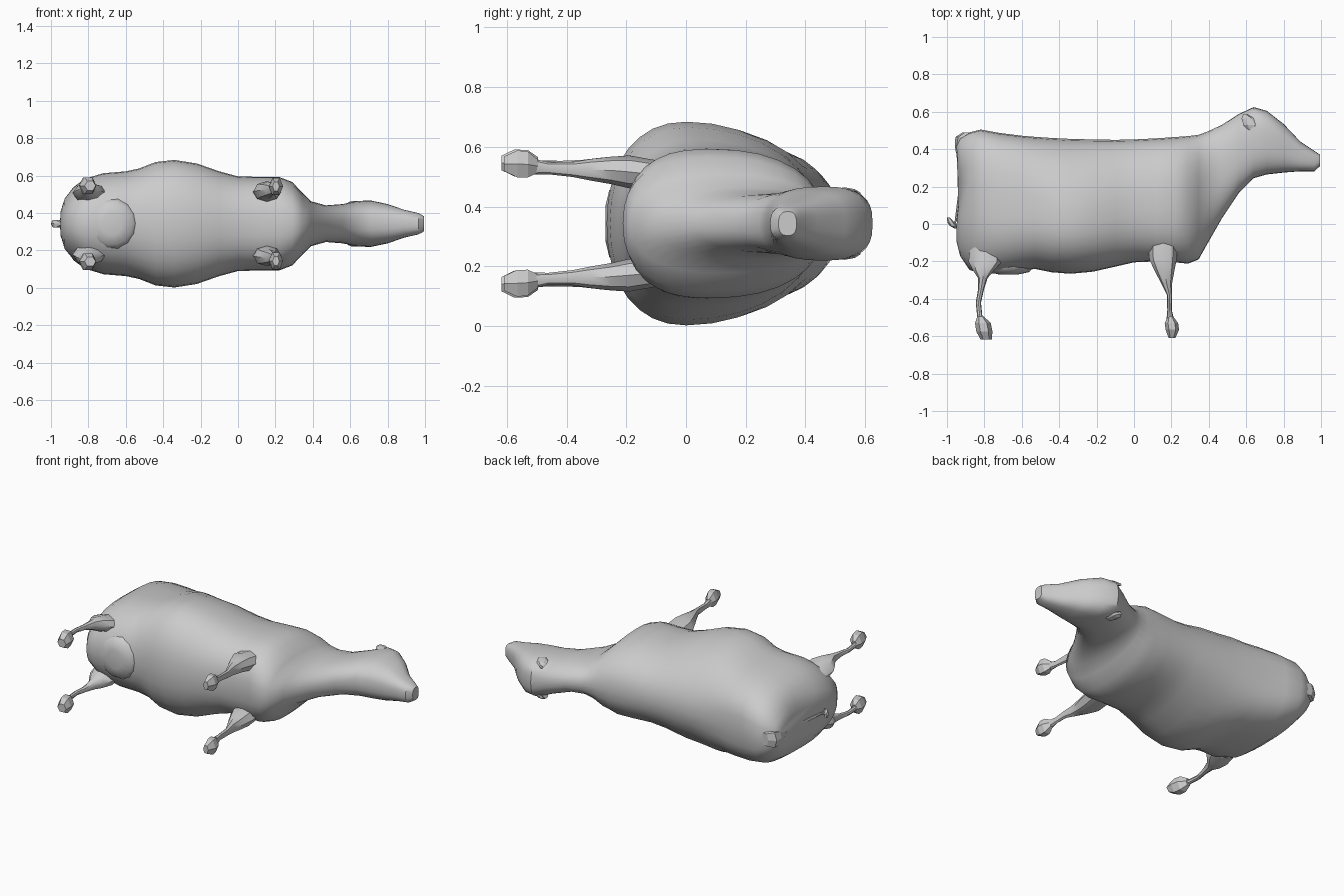
import bpy, bmesh, math
from mathutils import Vector

MID = 0.343  # height of the animal's symmetry plane (it lies on its side)

hide = bpy.data.materials.new("plain grey")
hide.diffuse_color = (0.6, 0.6, 0.6, 1)


def loft(name, rings, angle=40):
    """Skin closed rings of equal length and cap both ends."""
    bm = bmesh.new()
    rows = [[bm.verts.new(p) for p in ring] for ring in rings]
    n = len(rows[0])
    for a, b in zip(rows, rows[1:]):
        for i in range(n):
            bm.faces.new((a[i], a[(i + 1) % n], b[(i + 1) % n], b[i]))
    bm.faces.new(rows[0])
    bm.faces.new(rows[-1])
    bmesh.ops.recalc_face_normals(bm, faces=bm.faces)
    me = bpy.data.meshes.new(name)
    bm.to_mesh(me)
    bm.free()
    me.materials.append(hide)
    ob = bpy.data.objects.new(name, me)
    bpy.context.collection.objects.link(ob)
    bpy.ops.object.select_all(action='DESELECT')
    ob.select_set(True)
    bpy.context.view_layer.objects.active = ob
    if angle:
        bpy.ops.object.shade_smooth_by_angle(angle=math.radians(angle))
    return ob


def power(v, e):
    return math.copysign(abs(v) ** e, v)


# Section exponents along x (x, upper, lower): small is boxy, one is round
shape_keys = [(-1.0, 0.75, 0.9), (-0.85, 0.66, 0.9), (-0.62, 0.68, 0.9),
              (-0.36, 1.02, 0.9), (-0.1, 0.95, 0.9), (0.08, 0.87, 0.8),
              (0.26, 0.87, 0.8), (0.38, 0.88, 0.9), (0.55, 0.85, 0.9),
              (0.64, 0.72, 0.78), (1.0, 0.72, 0.78)]


def roundness(x):
    for (x0, u0, d0), (x1, u1, d1) in zip(shape_keys, shape_keys[1:]):
        if x <= x1:
            t = (x - x0) / (x1 - x0)
            return u0 + (u1 - u0) * t, d0 + (d1 - d0) * t


def body_ring(x, low, top, half, level, n=32):
    """Egg-shaped section; level is where the widest point sits."""
    mid = low + (top - low) * level
    up, down = roundness(x)
    ring = []
    for i in range(n):
        a = 2 * math.pi * i / n
        s, c = math.sin(a), math.cos(a)
        e = up if s > 0 else down
        s = power(s, e)
        y = mid + s * ((top - mid) if s > 0 else (mid - low))
        # Shallow hollow below the tail head
        dent = 0.022 * math.exp(-((y - 0.2) / 0.13) ** 2) if x < -0.9 else 0
        ring.append(Vector((x + dent, y, MID + half * power(c, e))))
    return ring


# Body, neck and head: x, underside, back, half width, widest level
sections = [
    (-0.950, -0.09, 0.43, 0.08, 0.45), (-0.93, -0.17, 0.46, 0.14, 0.45),
    (-0.88, -0.245, 0.49, 0.195, 0.45), (-0.82, -0.265, 0.505, 0.24, 0.42),
    (-0.72, -0.265, 0.487, 0.27, 0.4), (-0.60, -0.25, 0.472, 0.28, 0.4),
    (-0.53, -0.24, 0.466, 0.295, 0.38), (-0.44, -0.258, 0.46, 0.33, 0.37),
    (-0.34, -0.266, 0.455, 0.341, 0.37), (-0.22, -0.255, 0.452, 0.322, 0.37),
    (-0.10, -0.228, 0.45, 0.28, 0.38), (0.0, -0.205, 0.452, 0.253, 0.4),
    (0.12, -0.20, 0.458, 0.25, 0.42), (0.22, -0.205, 0.465, 0.25, 0.42),
    (0.29, -0.212, 0.47, 0.223, 0.42), (0.345, -0.19, 0.477, 0.165, 0.45),
    (0.39, -0.11, 0.493, 0.12, 0.5), (0.47, 0.03, 0.53, 0.098, 0.5),
    (0.56, 0.165, 0.588, 0.105, 0.55), (0.64, 0.245, 0.625, 0.122, 0.58),
    (0.71, 0.265, 0.605, 0.124, 0.58), (0.80, 0.275, 0.535, 0.105, 0.55),
    (0.89, 0.282, 0.44, 0.074, 0.5), (0.965, 0.282, 0.39, 0.057, 0.5),
    (0.995, 0.31, 0.37, 0.04, 0.5)]
loft("body", [body_ring(*s) for s in sections])


def limb(name, profile, side, n=8, angle=40):
    """Leg rings stacked along y: y, x, half depth, offset from plane, half width."""
    rings = []
    for y, x, dx, off, dz in profile:
        rings.append([Vector((x + dx * math.cos(2 * math.pi * i / n), y,
                              MID + side * off + dz * math.sin(2 * math.pi * i / n)))
                      for i in range(n)])
    return loft(name, rings, angle)


front_leg = [(-0.06, 0.155, 0.08, 0.16, 0.045), (-0.19, 0.155, 0.073, 0.173, 0.055),
             (-0.25, 0.163, 0.053, 0.178, 0.046), (-0.32, 0.175, 0.028, 0.180, 0.036),
             (-0.38, 0.19, 0.014, 0.181, 0.025), (-0.46, 0.19, 0.012, 0.185, 0.020),
             (-0.52, 0.195, 0.022, 0.192, 0.028)]
rear_leg = [(-0.08, -0.79, 0.08, 0.14, 0.045), (-0.20, -0.795, 0.09, 0.165, 0.052),
            (-0.25, -0.805, 0.055, 0.18, 0.044), (-0.29, -0.808, 0.025, 0.188, 0.032),
            (-0.35, -0.818, 0.016, 0.195, 0.018), (-0.42, -0.832, 0.014, 0.197, 0.013),
            (-0.49, -0.825, 0.014, 0.198, 0.014), (-0.53, -0.815, 0.025, 0.20, 0.025)]
front_hoof = [(-0.495, 0.195, 0.015, 0.192, 0.025), (-0.53, 0.2, 0.036, 0.198, 0.05),
              (-0.565, 0.205, 0.036, 0.2, 0.052), (-0.61, 0.203, 0.018, 0.2, 0.028)]
rear_hoof = [(-0.495, -0.82, 0.018, 0.2, 0.025), (-0.53, -0.808, 0.042, 0.203, 0.05),
             (-0.575, -0.80, 0.043, 0.203, 0.052), (-0.618, -0.79, 0.03, 0.203, 0.028)]
for side, label in ((1, "upper"), (-1, "lower")):
    limb("front_leg_" + label, front_leg, side)
    limb("rear_leg_" + label, rear_leg, side)
    limb("front_hoof_" + label, front_hoof, side, 6, 0)
    limb("rear_hoof_" + label, rear_hoof, side, 6, 0)
    # Small folded ear lying flat against the side of the head
    limb("ear_" + label, [(0.495, 0.635, 0.02, 0.106, 0.010),
                          (0.53, 0.625, 0.04, 0.111, 0.012),
                          (0.565, 0.61, 0.035, 0.105, 0.012),
                          (0.585, 0.595, 0.012, 0.094, 0.010)], side, 6, 0)

# Udder between the rear legs
limb("udder", [(-0.14, -0.67, 0.13, 0, 0.13), (-0.22, -0.67, 0.14, 0, 0.14),
               (-0.257, -0.67, 0.11, 0, 0.115), (-0.27, -0.67, 0.05, 0, 0.06)], 1, 14, 60)

# Tail head, tail strand and tuft
limb("tail_head", [(0.38, -0.94, 0.012, 0, 0.025), (0.42, -0.938, 0.02, 0, 0.045),
                   (0.465, -0.925, 0.03, 0, 0.055), (0.49, -0.89, 0.025, 0, 0.045)], 1, 6, 0)
limb("tail", [(0.40, -0.945, 0.006, 0, 0.012), (0.2, -0.93, 0.006, 0, 0.010),
              (0.02, -0.952, 0.006, 0, 0.008), (-0.01, -0.965, 0.006, 0, 0.008)], 1, 6)
limb("tail_tuft", [(0.035, -0.992, 0.008, 0, 0.012), (0.01, -0.98, 0.018, 0, 0.024),
                   (-0.01, -0.965, 0.02, 0, 0.024), (-0.025, -0.95, 0.008, 0, 0.01)], 1, 6, 0)
